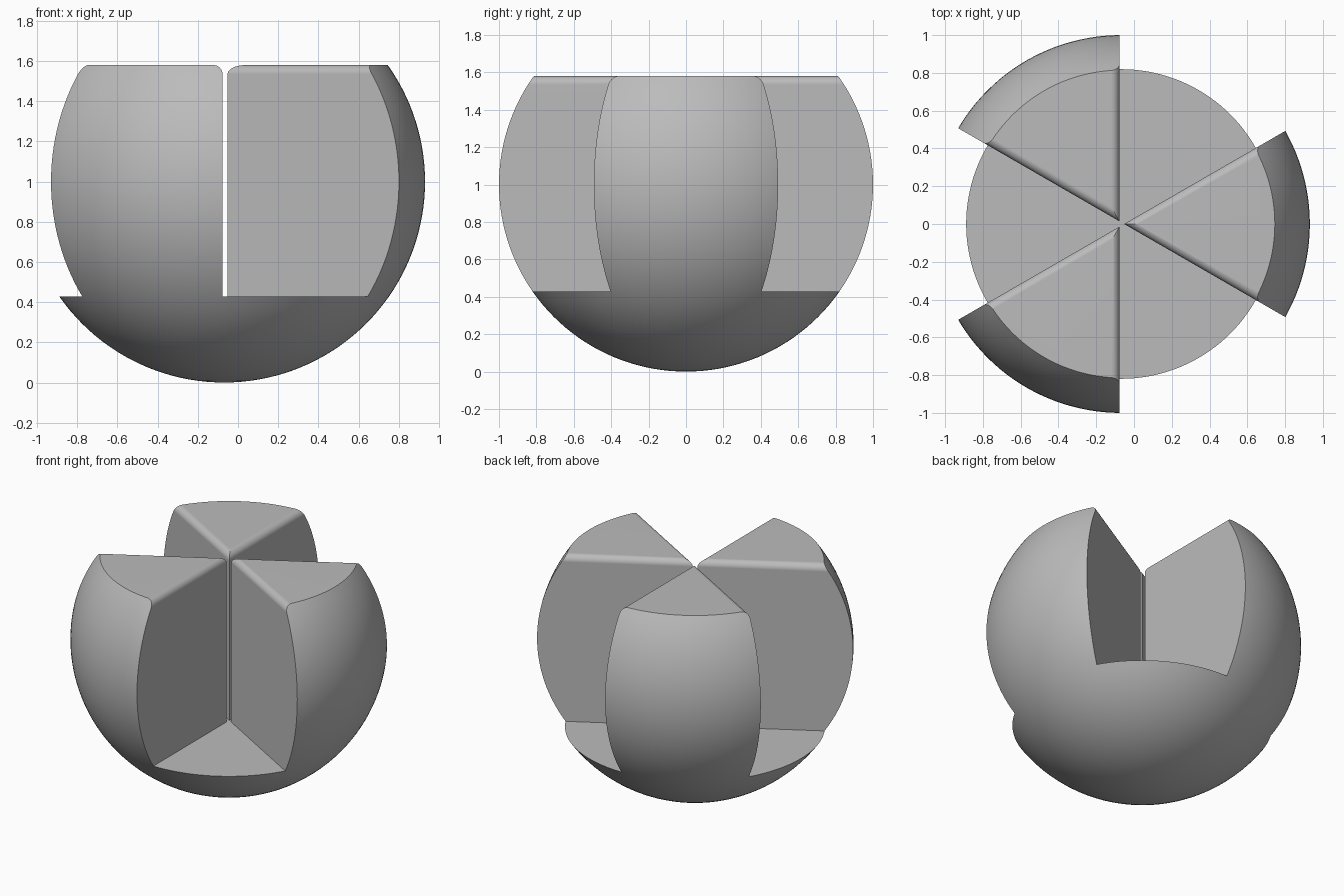
import bpy, bmesh
from math import cos, sin, radians
from mathutils import Matrix, Vector

cube = bpy.data.objects.get("Cube")
if cube:
    bpy.data.objects.remove(cube, do_unlink=True)

CX = -0.069      # ball axis
FLOOR = 0.427    # height of the notch floors
TOP = 1.58       # flat top
GAP = 0.0167     # outward shift of each wedge
FILLET = 0.045

grey = bpy.data.materials.new("grey")
grey.use_nodes = True
COLOUR = (0.5, 0.5, 0.5, 1)
grey.diffuse_color = COLOUR
grey.node_tree.nodes["Principled BSDF"].inputs["Base Color"].default_value = COLOUR


def make_object(name, bm):
    bmesh.ops.recalc_face_normals(bm, faces=bm.faces)
    mesh = bpy.data.meshes.new(name)
    bm.to_mesh(mesh)
    bm.free()
    mesh.materials.append(grey)
    obj = bpy.data.objects.new(name, mesh)
    bpy.context.collection.objects.link(obj)
    return obj


def apply_boolean(obj, other, operation):
    mod = obj.modifiers.new("cut", "BOOLEAN")
    mod.operation = operation
    mod.solver = "EXACT"
    mod.object = other
    bpy.context.view_layer.objects.active = obj
    bpy.ops.object.modifier_apply(modifier=mod.name)
    bpy.data.objects.remove(other, do_unlink=True)


def wedge(angle):
    """60 degree prism with rounded upper radial edges."""
    bm = bmesh.new()
    turn = Matrix.Translation((CX, 0, 0)) @ Matrix.Rotation(angle, 4, "Z")
    corners = [(GAP, 0)] + [
        (GAP + 1.5 * cos(a), 1.5 * sin(a)) for a in (radians(-30), radians(30))]
    low = [bm.verts.new((x, y, FLOOR - 0.2)) for x, y in corners]
    high = [bm.verts.new((x, y, TOP)) for x, y in corners]
    bm.faces.new(low[::-1])
    bm.faces.new(high)
    for i in range(3):
        j = (i + 1) % 3
        bm.faces.new((low[i], low[j], high[j], high[i]))
    radial = [bm.edges.get((high[0], high[i])) for i in (1, 2)]
    bmesh.ops.bevel(bm, geom=radial, offset=FILLET, segments=8,
                    profile=0.5, affect="EDGES")
    bm.transform(turn)
    return make_object("wedge_cutter", bm)


# Envelope: solid lower block carrying three wedges
bm = bmesh.new()
bmesh.ops.create_cube(bm, size=1, matrix=Matrix.Translation((CX, 0, FLOOR - 1))
                      @ Matrix.Diagonal((3, 3, 2, 1)))
envelope = make_object("envelope_cutter", bm)
for k in range(3):
    apply_boolean(envelope, wedge(radians(120 * k)), "UNION")

# Ball trimmed to the envelope
bm = bmesh.new()
bmesh.ops.create_uvsphere(bm, u_segments=144, v_segments=72, radius=1,
                          matrix=Matrix.Translation((CX, 0, 1)))
ball = make_object("notched_ball", bm)
apply_boolean(ball, envelope, "INTERSECT")

# Smooth curves, crisp cut edges
bpy.ops.object.select_all(action="DESELECT")
ball.select_set(True)
bpy.context.view_layer.objects.active = ball
bpy.ops.object.shade_smooth_by_angle(angle=radians(25))
weighted = ball.modifiers.new("flat_faces", "WEIGHTED_NORMAL")
weighted.keep_sharp = True
